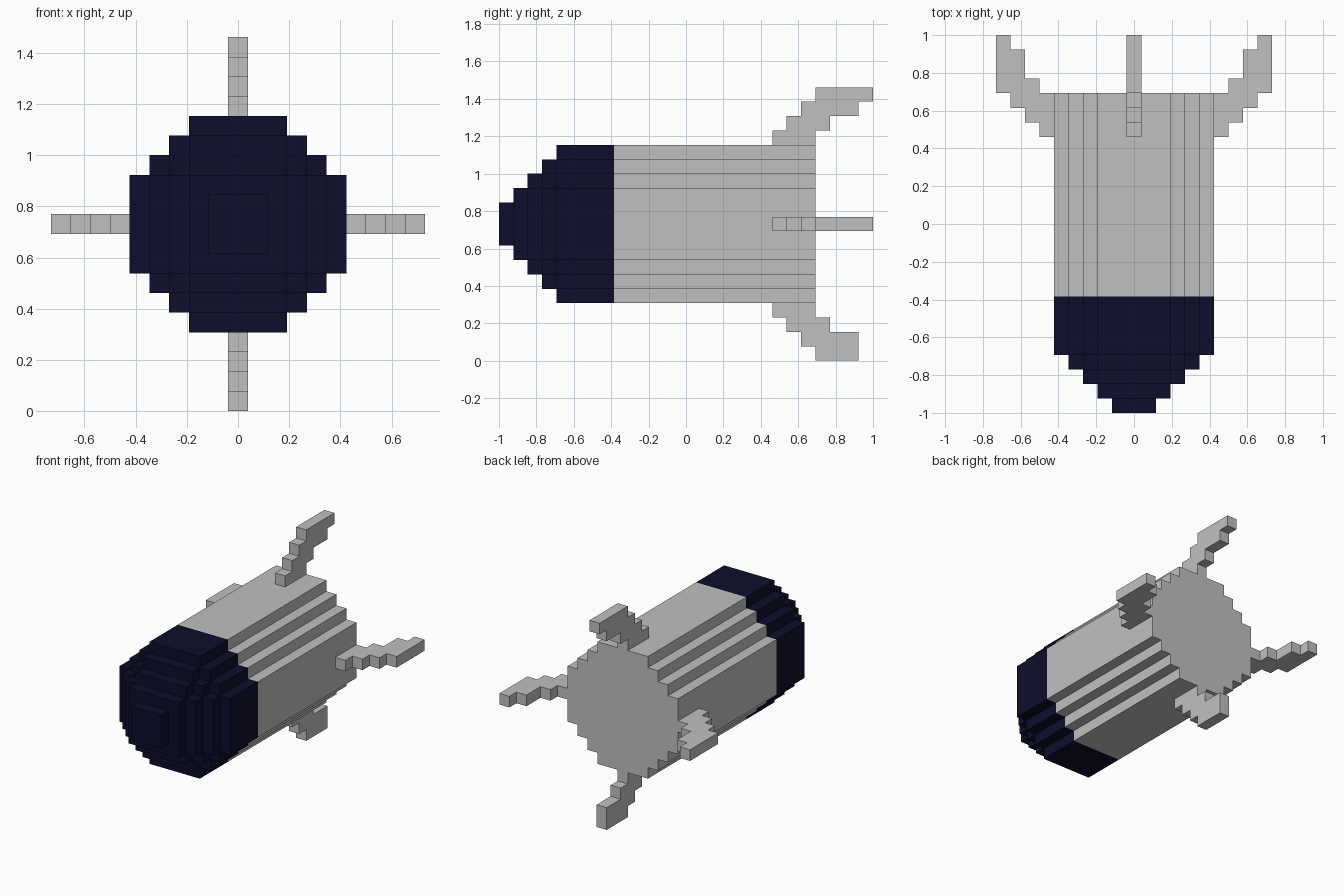
import bpy
import bmesh
from math import radians
from mathutils import Matrix, Vector

U = 2 / 26            # one block
AXIS_Z = 9.5          # height of the body axis, in blocks

cube = bpy.data.objects.get("Cube")
if cube:
    bpy.data.objects.remove(cube, do_unlink=True)


def make_material(name, rgb):
    mat = bpy.data.materials.new(name)
    mat.use_nodes = True
    mat.diffuse_color = (*rgb, 1)
    mat.node_tree.nodes["Principled BSDF"].inputs["Base Color"].default_value = (*rgb, 1)
    return mat


grey = make_material("light grey", (0.527, 0.527, 0.527))
navy = make_material("dark navy", (0.004, 0.004, 0.025))


def stepped_disc(reach, diagonal):
    """Outline of a blocky disc, built from one stepped quadrant turned four times."""
    quadrant = []
    for row in range(reach + 1):
        width = min(reach, diagonal - row) + 0.5
        if not quadrant or quadrant[-1][0] != width:
            if quadrant:
                quadrant.append((width, row - 0.5))
            quadrant.append((width, row + 0.5))
        else:
            quadrant[-1] = (width, row + 0.5)
    outline = []
    for _ in range(4):
        outline += quadrant
        quadrant = [(-b, a) for a, b in quadrant]
    return outline


def add_prism(bm, outline, place, start, end, cap_start=True, cap_end=True):
    """Extrude a 2D outline; place(a, b, depth) gives each 3D point."""
    first = [bm.verts.new(place(a, b, start)) for a, b in outline]
    last = [bm.verts.new(place(a, b, end)) for a, b in outline]
    n = len(outline)
    for i in range(n):
        j = (i + 1) % n
        bm.faces.new((first[i], first[j], last[j], last[i]))
    if cap_start:
        bm.faces.new(first[::-1])
    if cap_end:
        bm.faces.new(last)


def finish(name, bm, mat, turn=0):
    bm.transform(Matrix.Translation((0, 0, AXIS_Z * U))
                 @ Matrix.Rotation(radians(turn), 4, 'Y') @ Matrix.Scale(U, 4))
    mesh = bpy.data.meshes.new(name)
    bm.to_mesh(mesh)
    bm.free()
    mesh.materials.append(mat)
    obj = bpy.data.objects.new(name, mesh)
    bpy.context.collection.objects.link(obj)


def along_y(a, b, depth):
    return Vector((a, depth, b))


def across_x(a, b, depth):
    return Vector((depth, a, b))


# Long stepped body
bm = bmesh.new()
add_prism(bm, stepped_disc(5, 7), along_y, -5, 9)
bmesh.ops.recalc_face_normals(bm, faces=bm.faces)
finish("body", bm, grey)

# Rounded nose, stacked from shrinking discs towards the tip
bm = bmesh.new()
back = -5
for reach, front in zip((5, 4, 3, 2, 1), (-9, -10, -11, -12, -13)):
    add_prism(bm, stepped_disc(reach, reach + 2), along_y, front, back, cap_end=False)
    back = front
for face in bm.faces:      # walls point away from the axis, caps point forward
    face.normal_update()
    centre = face.calc_center_median()
    if abs(face.normal.y) > 0.5:
        flip = face.normal.y > 0
    else:
        flip = face.normal.dot(Vector((centre.x, 0, centre.z))) < 0
    if flip:
        face.normal_flip()
finish("nose", bm, navy)


# Four swept stair-step tail fins; the lower one is cut shorter
def fin_outline(tip):
    rows = [(6, 9), (7, 10), (8, 12), (9, tip)]
    leading, trailing = [], []
    for i, (front, rear) in enumerate(rows):
        low, high = 5.5 + i, 6.5 + i
        leading += [(front, low), (front, high)]
        if trailing and trailing[-1][0] == rear:
            trailing[-1] = (rear, high)
        else:
            trailing += [(rear, low), (rear, high)]
    return leading + trailing[::-1]


for name, turn, tip in (("top_fin", 0, 13), ("left_fin", 90, 13),
                        ("bottom_fin", 180, 12), ("right_fin", 270, 13)):
    bm = bmesh.new()
    add_prism(bm, fin_outline(tip), across_x, -0.5, 0.5)
    bmesh.ops.recalc_face_normals(bm, faces=bm.faces)
    finish(name, bm, grey, turn)
